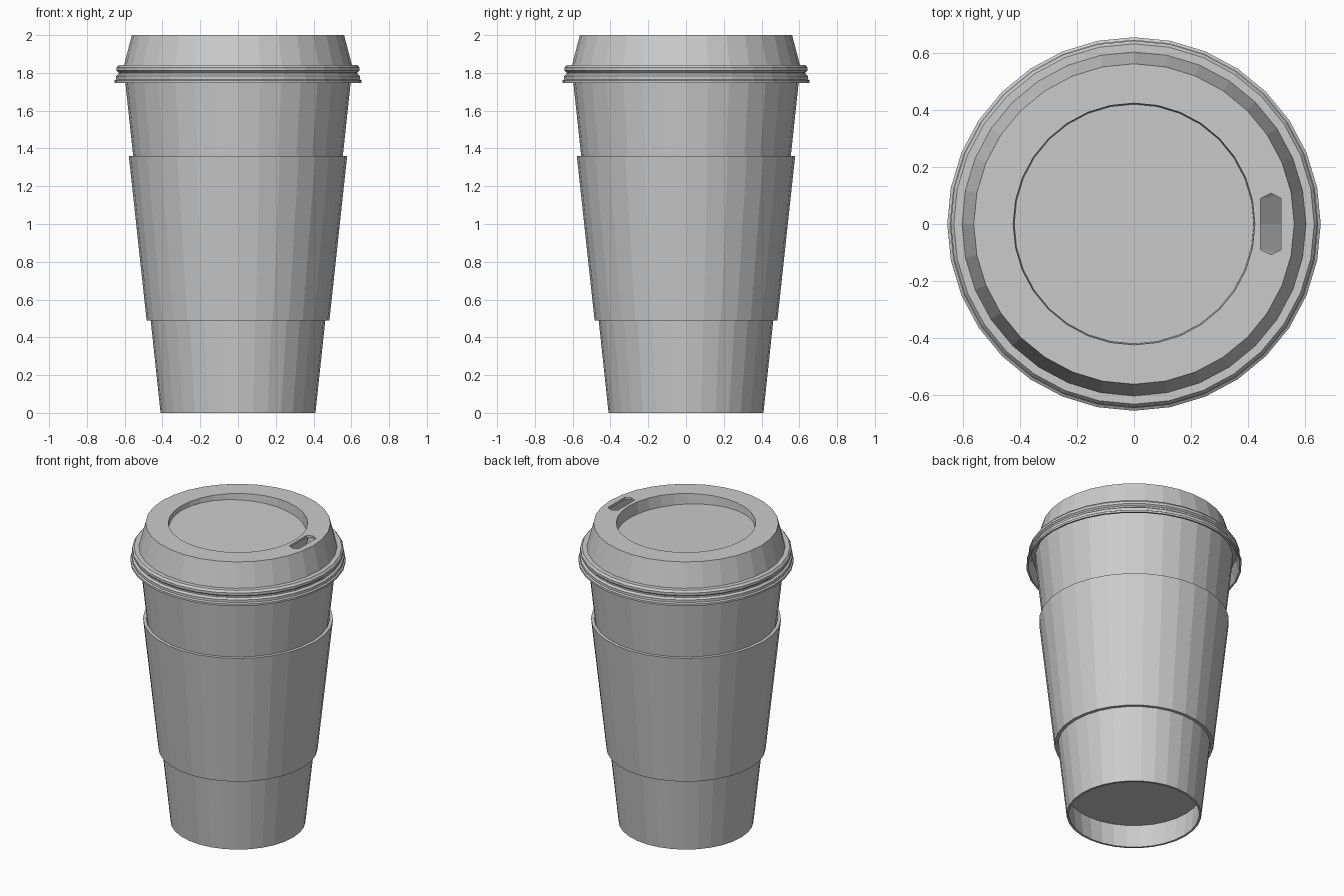
import bpy, bmesh
from math import sin, cos, tau

if "Cube" in bpy.data.objects:
    bpy.data.objects.remove(bpy.data.objects["Cube"])

SIDES = 32


def finish(bm, name):
    bmesh.ops.recalc_face_normals(bm, faces=bm.faces)
    mesh = bpy.data.meshes.new(name)
    bm.to_mesh(mesh)
    bm.free()
    obj = bpy.data.objects.new(name, mesh)
    bpy.context.collection.objects.link(obj)
    return obj


def lathe(name, profile, loop=False, adjust=None):
    """Revolve (radius, z) points around z; adjust(r, x, z) can shift heights."""
    bm = bmesh.new()
    rings = []
    for r, z in profile:
        if r == 0:
            rings.append([bm.verts.new((0, 0, z))] * SIDES)
            continue
        ring = []
        for i in range(SIDES):
            a = tau * i / SIDES
            x, y = r * cos(a), r * sin(a)
            ring.append(bm.verts.new((x, y, adjust(r, x, z) if adjust else z)))
        rings.append(ring)
    pairs = list(zip(rings, rings[1:]))
    if loop:
        pairs.append((rings[-1], rings[0]))
    for lo, hi in pairs:
        for i in range(SIDES):
            j = (i + 1) % SIDES
            corners = dict.fromkeys((lo[i], lo[j], hi[j], hi[i]))
            bm.faces.new(list(corners))
    return finish(bm, name)


# Hollow paper cup with a raised floor
lathe("cup", [(0, 0.16), (0.413, 0.16), (0.396, 0), (0.41, 0), (0.602, 1.80),
              (0.59, 1.80), (0.416, 0.172), (0, 0.172)])

# Cardboard sleeve
lathe("sleeve", [(0.464, 0.49), (0.484, 0.49), (0.578, 1.36), (0.557, 1.36)], loop=True)


# Lid shell: recessed tilted centre, sloped side, beaded rim
def tilt_recess(r, x, z):
    return z - 0.06 * x if r < 0.44 and z < 1.96 else z


lid = lathe("lid", [
    (0, 1.945), (0.42, 1.945), (0.424, 2.0), (0.562, 2.0), (0.603, 1.842),
    (0.632, 1.842), (0.643, 1.828), (0.643, 1.812), (0.633, 1.803),
    (0.633, 1.793), (0.646, 1.783), (0.646, 1.766), (0.655, 1.760), (0.655, 1.747),
    (0.643, 1.747), (0.622, 1.80), (0.622, 1.83), (0.592, 1.83),
    (0.552, 1.985), (0.434, 1.985), (0.430, 1.933), (0, 1.933)],
    adjust=tilt_recess)

# Sip hole cut through the lid
bm = bmesh.new()
outline = [(0.48, -0.108), (0.516, -0.09), (0.516, 0.09),
           (0.48, 0.108), (0.444, 0.09), (0.444, -0.09)]
base = bm.faces.new([bm.verts.new((x, y, 1.96)) for x, y in outline])
top = bmesh.ops.extrude_face_region(bm, geom=[base])["geom"]
bmesh.ops.translate(bm, vec=(0, 0, 0.08),
                    verts=[v for v in top if isinstance(v, bmesh.types.BMVert)])
cutter = finish(bm, "sip_hole_cutter")
cutter.hide_render = True

cut = lid.modifiers.new("sip_hole", 'BOOLEAN')
cut.operation = 'DIFFERENCE'
cut.solver = 'EXACT'
cut.object = cutter
bpy.context.view_layer.objects.active = lid
bpy.ops.object.modifier_apply(modifier=cut.name)
bpy.data.objects.remove(cutter)
